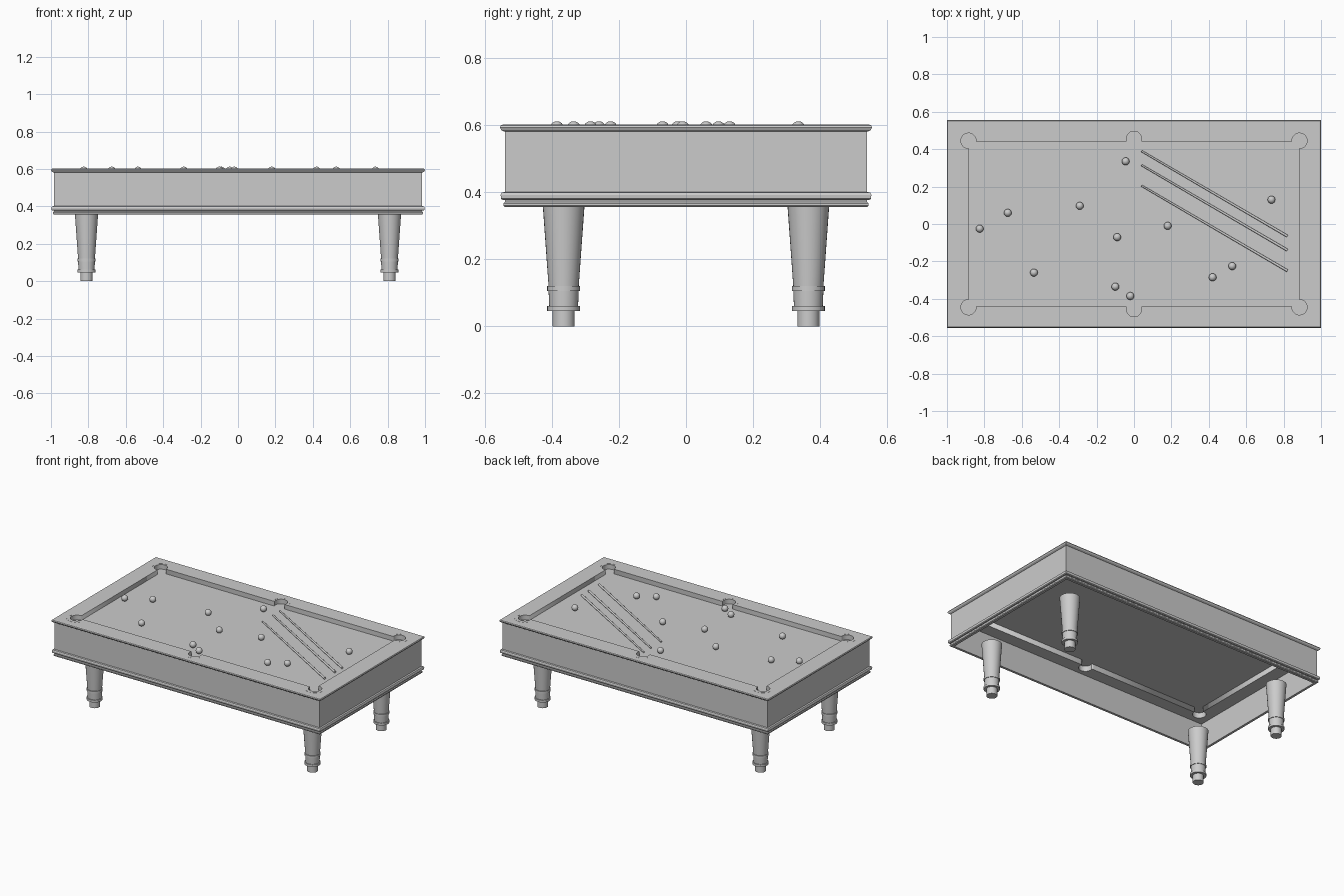
import bpy, bmesh, math
from mathutils import Vector

if "Cube" in bpy.data.objects:
    bpy.data.objects.remove(bpy.data.objects["Cube"])

HX, HY = 1.0, 0.555      # overall half sizes
BED_Z, TOP_Z = 0.571, 0.602


def add_mesh(name, verts, faces, smooth=False):
    me = bpy.data.meshes.new(name)
    bm = bmesh.new()
    vs = [bm.verts.new(v) for v in verts]
    for f in faces:
        bm.faces.new([vs[i] for i in f])
    bmesh.ops.recalc_face_normals(bm, faces=bm.faces)
    bm.to_mesh(me)
    bm.free()
    ob = bpy.data.objects.new(name, me)
    bpy.context.collection.objects.link(ob)
    if smooth:
        bpy.ops.object.select_all(action='DESELECT')
        ob.select_set(True)
        bpy.context.view_layer.objects.active = ob
        bpy.ops.object.shade_smooth_by_angle(angle=math.radians(35))
    return ob


def rect_frame(name, profile):
    """Sweep a closed (inset, z) profile round the table rectangle."""
    n = len(profile)
    verts = [(sx * (HX - d), sy * (HY - d), z)
             for sx, sy in ((1, 1), (-1, 1), (-1, -1), (1, -1)) for d, z in profile]
    faces = [(c * n + i, c * n + (i + 1) % n,
              (c + 1) % 4 * n + (i + 1) % n, (c + 1) % 4 * n + i)
             for c in range(4) for i in range(n)]
    return add_mesh(name, verts, faces)


def lathe(name, profile, loc, seg=32):
    """Capped turning from (radius, z) points."""
    n = len(profile)
    verts = [(loc[0] + r * math.cos(2 * math.pi * s / seg),
              loc[1] + r * math.sin(2 * math.pi * s / seg), loc[2] + z)
             for s in range(seg) for r, z in profile]
    faces = [(s * n + i, (s + 1) % seg * n + i, (s + 1) % seg * n + i + 1, s * n + i + 1)
             for s in range(seg) for i in range(n - 1)]
    faces += [tuple(s * n for s in range(seg)), tuple(s * n + n - 1 for s in range(seg))]
    return add_mesh(name, verts, faces, True)


def arc(c, r, a0, a1, n=20):
    return [(c[0] + r * math.cos(math.radians(a0 + (a1 - a0) * i / n)),
             c[1] + r * math.sin(math.radians(a0 + (a1 - a0) * i / n))) for i in range(n + 1)]


# Cabinet walls, top lip and base mouldings
rect_frame("cabinet_wall", [(0.015, 0.365), (0.015, 0.59), (0.03, 0.59), (0.03, 0.365)])
rect_frame("top_lip", [(0.012, 0.581), (0.004, 0.586), (0.0, 0.594), (0.003, 0.6),
                       (0.008, TOP_Z), (0.03, TOP_Z), (0.03, 0.581)])
rect_frame("base_moulding", [(0.008, 0.377), (0.003, 0.381), (0.002, 0.392), (0.005, 0.399),
                             (0.015, 0.401), (0.03, 0.401), (0.03, 0.377)])
rect_frame("base_bead", [(0.014, 0.356), (0.010, 0.36), (0.010, 0.367), (0.014, 0.371),
                         (0.03, 0.371), (0.03, 0.356)])

# Rail slab with the playing opening and six pocket notches cut through it
CX, CY, SY, R = 0.885, 0.445, 0.455, 0.041
pockets = [((CX, CY), -95, 185), ((0, SY), -20, 200), ((-CX, CY), -5, 275),
           ((-CX, -CY), 85, 365), ((0, -SY), 160, 380), ((CX, -CY), 175, 455)]
outline = []
for c, a0, a1 in pockets:
    pts = arc(c, R, a0, a1)
    if c[0] == 0:    # flared mouth of the side pockets
        s = math.copysign(1, c[1])
        pts = [(s * 0.052, s * 0.439)] + pts + [(-s * 0.052, s * 0.439)]
    outline += pts
cu = bpy.data.curves.new("rail_outline", 'CURVE')
cu.dimensions, cu.fill_mode = '2D', 'BOTH'
cu.extrude = (TOP_Z - 0.535) / 2
ox, oy = HX - 0.03, HY - 0.03
for pts in ([(-ox, -oy), (ox, -oy), (ox, oy), (-ox, oy)], outline):
    sp = cu.splines.new('POLY')
    sp.points.add(len(pts) - 1)
    for p, (x, y) in zip(sp.points, pts):
        p.co = (x, y, 0, 1)
    sp.use_cyclic_u = True
rail = bpy.data.objects.new("cushion_rail", cu)
rail.location.z = (TOP_Z + 0.535) / 2
bpy.context.collection.objects.link(rail)
bpy.ops.object.select_all(action='DESELECT')
rail.select_set(True)
bpy.context.view_layer.objects.active = rail
bpy.ops.object.convert(target='MESH')

# Playing bed
bx, by = 0.935, 0.505
add_mesh("playing_bed", [(-bx, -by, BED_Z), (bx, -by, BED_Z), (bx, by, BED_Z), (-bx, by, BED_Z)],
         [(0, 1, 2, 3)])

# Pocket trims: thin raised arcs set into the rail round each pocket
for k, (c, a0, a1) in enumerate(pockets):
    mid = (a0 + a1) / 2
    span = 95 if c[0] else 80
    n = 20
    inner = arc(c, 0.052, mid - span, mid + span, n)
    outer = arc(c, 0.064, mid - span, mid + span, n)
    verts = []
    for (ix, iy), (px, py) in zip(inner, outer):
        verts += [(ix, iy, 0.595), (ix, iy, 0.6026), (px, py, 0.6026), (px, py, 0.595)]
    faces = [(4 * i + j, 4 * i + (j + 1) % 4, 4 * i + 4 + (j + 1) % 4, 4 * i + 4 + j)
             for i in range(n) for j in range(4)]
    faces += [(0, 1, 2, 3), tuple(4 * n + j for j in range(4))]
    add_mesh(f"pocket_trim_{k + 1}", verts, faces)

# Turned legs
leg = [(0.033, 0), (0.033, 0.046), (0.049, 0.046), (0.049, 0.061), (0.043, 0.061),
       (0.045, 0.106), (0.049, 0.106), (0.049, 0.12), (0.045, 0.12), (0.062, 0.357)]
for sx, xn in ((1, "right"), (-1, "left")):
    for sy, yn in ((1, "back"), (-1, "front")):
        lathe(f"{yn}_{xn}_leg", leg, (sx * 0.81, sy * 0.365, 0))

# Balls
balls = [(-0.825, -0.025), (-0.675, 0.06), (-0.29, 0.097), (-0.045, 0.335), (-0.09, -0.07),
         (0.18, -0.01), (0.735, 0.13), (-0.535, -0.26), (-0.10, -0.335), (-0.02, -0.385),
         (0.42, -0.285), (0.525, -0.225)]
for i, (x, y) in enumerate(balls):
    bpy.ops.mesh.primitive_uv_sphere_add(segments=24, ring_count=16, radius=0.0205,
                                         location=(x, y, BED_Z + 0.0205))
    bpy.context.object.name = f"ball_{i + 1}"
    bpy.ops.object.shade_smooth()

# Cue sticks lying on the bed
for i, y in enumerate((0.39, 0.315, 0.205)):
    a, b = Vector((0.04, y, BED_Z + 0.006)), Vector((0.82, y - 0.455, BED_Z + 0.007))
    bpy.ops.mesh.primitive_cone_add(vertices=16, radius1=0.005, radius2=0.007,
                                    depth=(b - a).length, location=(a + b) / 2)
    cue = bpy.context.object
    cue.name = f"cue_stick_{i + 1}"
    cue.rotation_euler = (b - a).to_track_quat('Z', 'Y').to_euler()
    bpy.ops.object.shade_smooth_by_angle()
